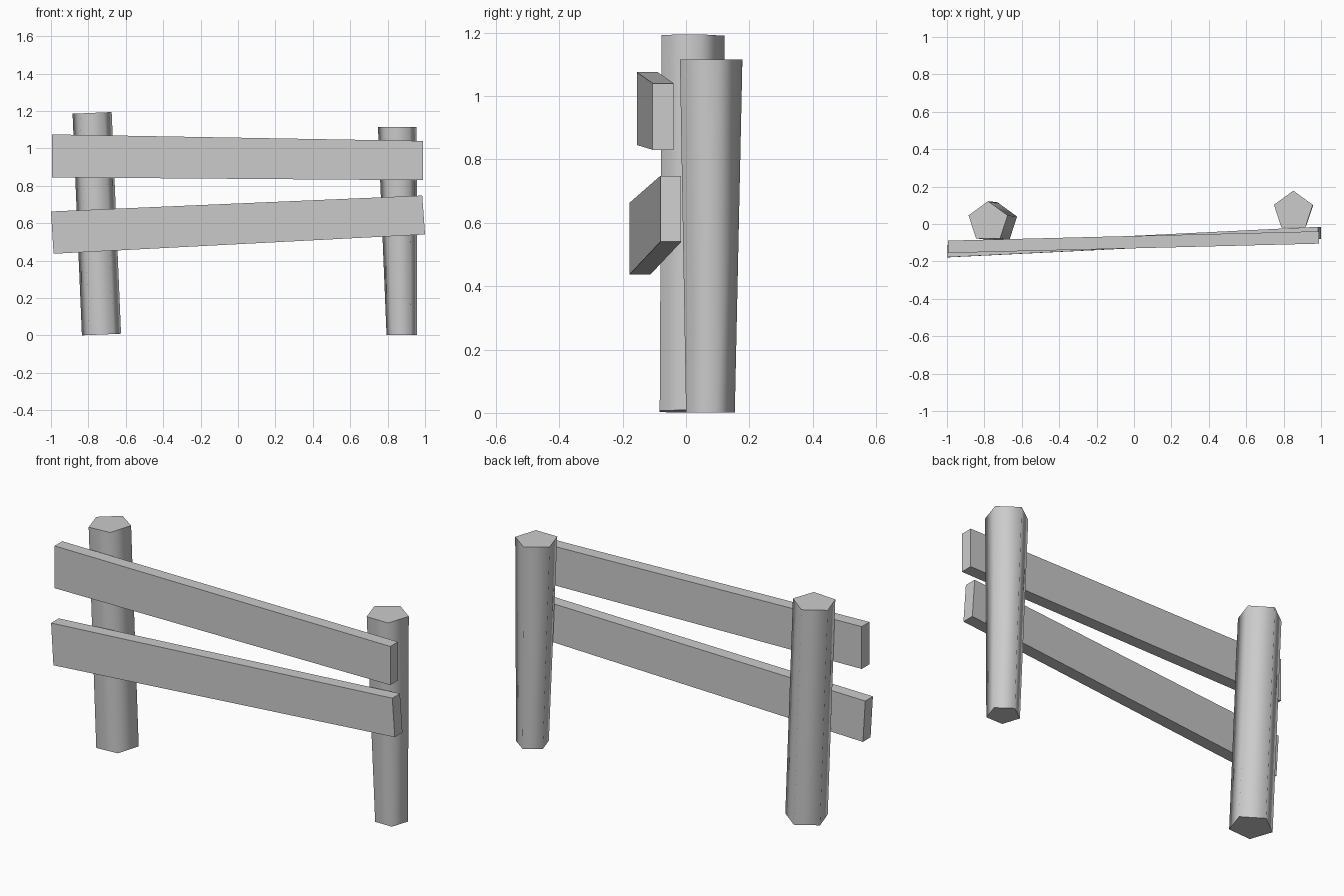
import bpy
import bmesh
from math import sin, cos, tau
from mathutils import Vector

cube = bpy.data.objects.get("Cube")
if cube:
    bpy.data.objects.remove(cube)

GREY = (0.6, 0.6, 0.6, 1.0)
grey = bpy.data.materials.new("plain_grey")
grey.use_nodes = True
grey.diffuse_color = GREY
grey.node_tree.nodes["Principled BSDF"].inputs["Base Color"].default_value = GREY


def loft(name, start, end, smooth_sides=False):
    """Join two matching rings of points into a closed solid."""
    bm = bmesh.new()
    a = [bm.verts.new(p) for p in start]
    b = [bm.verts.new(p) for p in end]
    n = len(a)
    for i in range(n):
        j = (i + 1) % n
        bm.faces.new((a[i], a[j], b[j], b[i])).smooth = smooth_sides
    for ring in (a, b):
        cap = bm.faces.new(ring)
        for edge in cap.edges:
            edge.smooth = False
    bmesh.ops.recalc_face_normals(bm, faces=bm.faces)
    mesh = bpy.data.meshes.new(name)
    bm.to_mesh(mesh)
    bm.free()
    mesh.materials.append(grey)
    obj = bpy.data.objects.new(name, mesh)
    bpy.context.collection.objects.link(obj)
    return obj


def pentagon(centre, radius, lean=0.0):
    """Five-sided ring with a corner at the back; lean raises its +x side."""
    ring = []
    for i in range(5):
        a = tau * (0.25 + i / 5)
        x, y = radius * cos(a), radius * sin(a)
        ring.append(Vector(centre) + Vector((x, y, lean * x)))
    return ring


def board_end(bottom, top, front_y, thickness=0.066):
    """Rectangular board end from its bottom and top (x, z) corners."""
    (xb, zb), (xt, zt) = bottom, top
    back_y = front_y + thickness
    return [(xb, front_y, zb), (xb, back_y, zb), (xt, back_y, zt), (xt, front_y, zt)]


# Posts: one leaning, one tapered towards the ground
loft("right_post", pentagon((-0.73, 0.006, 0.005), 0.11, 0.042),
     pentagon((-0.78, 0.012, 1.19), 0.11, 0.042), True)
loft("left_post", pentagon((0.875, 0.069, 0.002), 0.085),
     pentagon((0.852, 0.069, 1.115), 0.109), True)

# Crooked boards across the front
loft("upper_board", board_end((-0.995, 0.845), (-0.995, 1.075), -0.155),
     board_end((0.99, 0.83), (0.99, 1.04), -0.105))
loft("lower_board", board_end((-0.986, 0.437), (-1.0, 0.663), -0.178),
     board_end((1.0, 0.54), (0.985, 0.748), -0.081))
